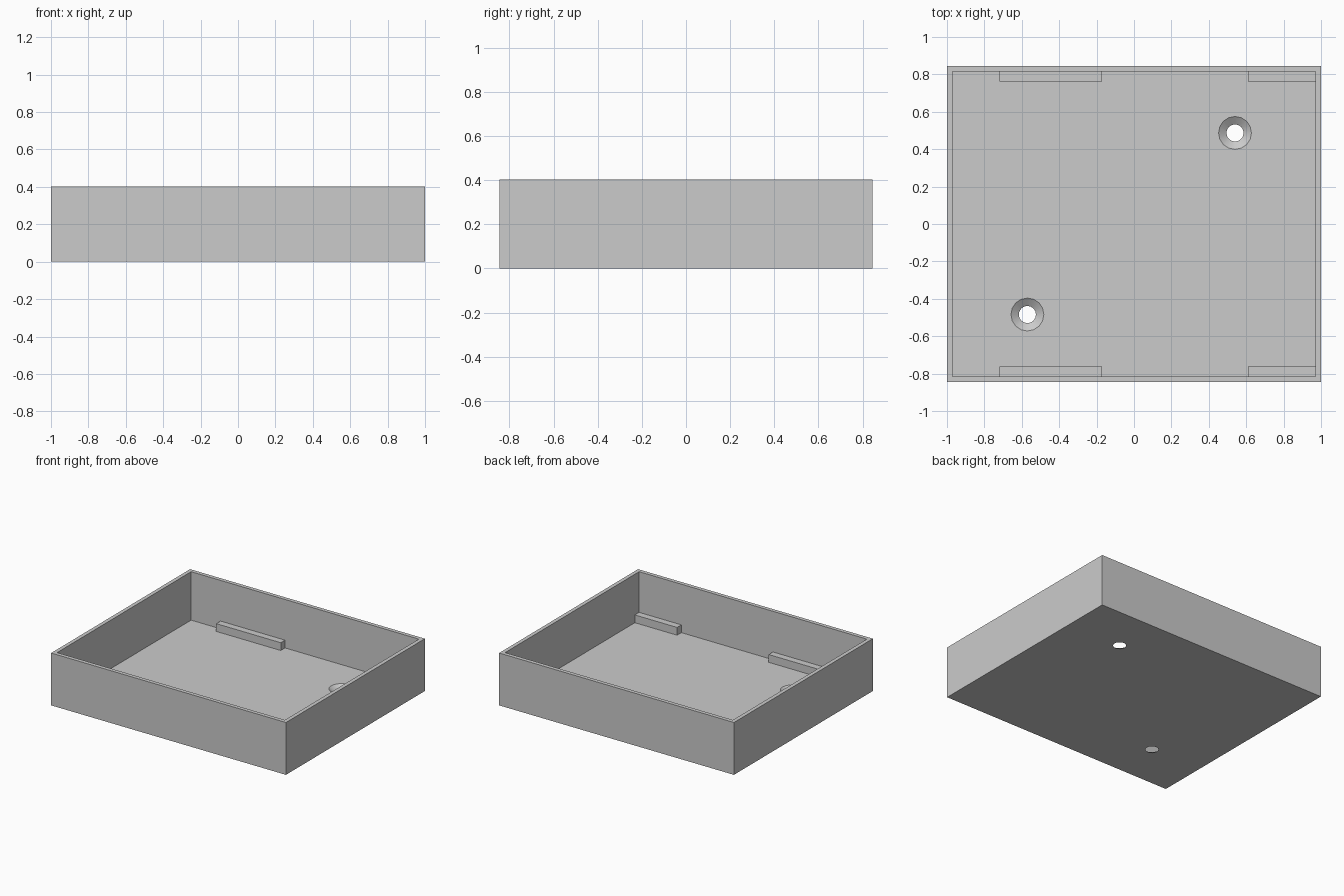
import bpy
import math

old = bpy.data.objects.get("Cube")
if old:
    bpy.data.objects.remove(old, do_unlink=True)

HALF_X, HALF_Y, HEIGHT = 1.0, 0.845, 0.403
WALL, FLOOR = 0.03, 0.03
CLIP_TOP, CLIP_DEPTH = 0.09, 0.052
HOLE_R, SINK_R = 0.046, 0.088
OVERLAP = 0.01

grey = bpy.data.materials.new("plain grey")
grey.use_nodes = True
colour = (0.6, 0.6, 0.6, 1)
grey.diffuse_color = colour
grey.node_tree.nodes["Principled BSDF"].inputs["Base Color"].default_value = colour


def box(name, low, high):
    """Axis-aligned box between two corners."""
    bpy.ops.mesh.primitive_cube_add(size=1, location=[(a + b) / 2 for a, b in zip(low, high)])
    obj = bpy.context.object
    obj.name = name
    obj.scale = [b - a for a, b in zip(low, high)]
    bpy.ops.object.transform_apply(location=False, rotation=False, scale=True)
    obj.data.materials.append(grey)
    return obj


def cut(target, cutter):
    """Subtract the cutter and discard it."""
    cutter.hide_render = True
    mod = target.modifiers.new("cut", "BOOLEAN")
    mod.operation = "DIFFERENCE"
    mod.solver = "EXACT"
    mod.object = cutter
    bpy.context.view_layer.objects.active = target
    bpy.ops.object.modifier_apply(modifier=mod.name)
    bpy.data.objects.remove(cutter, do_unlink=True)


# Open tray with thin walls
tray = box("tray", (-HALF_X, -HALF_Y, 0), (HALF_X, HALF_Y, HEIGHT))
in_x, in_y = HALF_X - WALL, HALF_Y - WALL
cut(tray, box("cavity", (-in_x, -in_y, FLOOR), (in_x, in_y, HEIGHT + WALL)))

# Countersunk screw holes, widening from the underside to the tray floor
slope = (SINK_R - HOLE_R) / FLOOR
for x, y in ((0.54, 0.487), (-0.57, -0.484)):
    bpy.ops.mesh.primitive_cone_add(
        vertices=16,
        radius1=HOLE_R - slope * OVERLAP,
        radius2=SINK_R + slope * OVERLAP,
        depth=FLOOR + 2 * OVERLAP,
        location=(x, y, FLOOR / 2))
    cutter = bpy.context.object
    cutter.data.materials.append(grey)
    cut(tray, cutter)

bpy.ops.object.select_all(action="DESELECT")
tray.select_set(True)
bpy.context.view_layer.objects.active = tray
bpy.ops.object.shade_smooth_by_angle(angle=math.radians(30))

# Ledges along the foot of the front and back walls
for side, y_sign in (("front", -1), ("back", 1)):
    for label, x0, x1 in (("right", -0.72, -0.17), ("left", 0.61, in_x + OVERLAP)):
        ys = sorted((y_sign * (in_y - CLIP_DEPTH), y_sign * (in_y + OVERLAP)))
        box(f"{side}_{label}_ledge", (x0, ys[0], FLOOR - OVERLAP), (x1, ys[1], CLIP_TOP))
